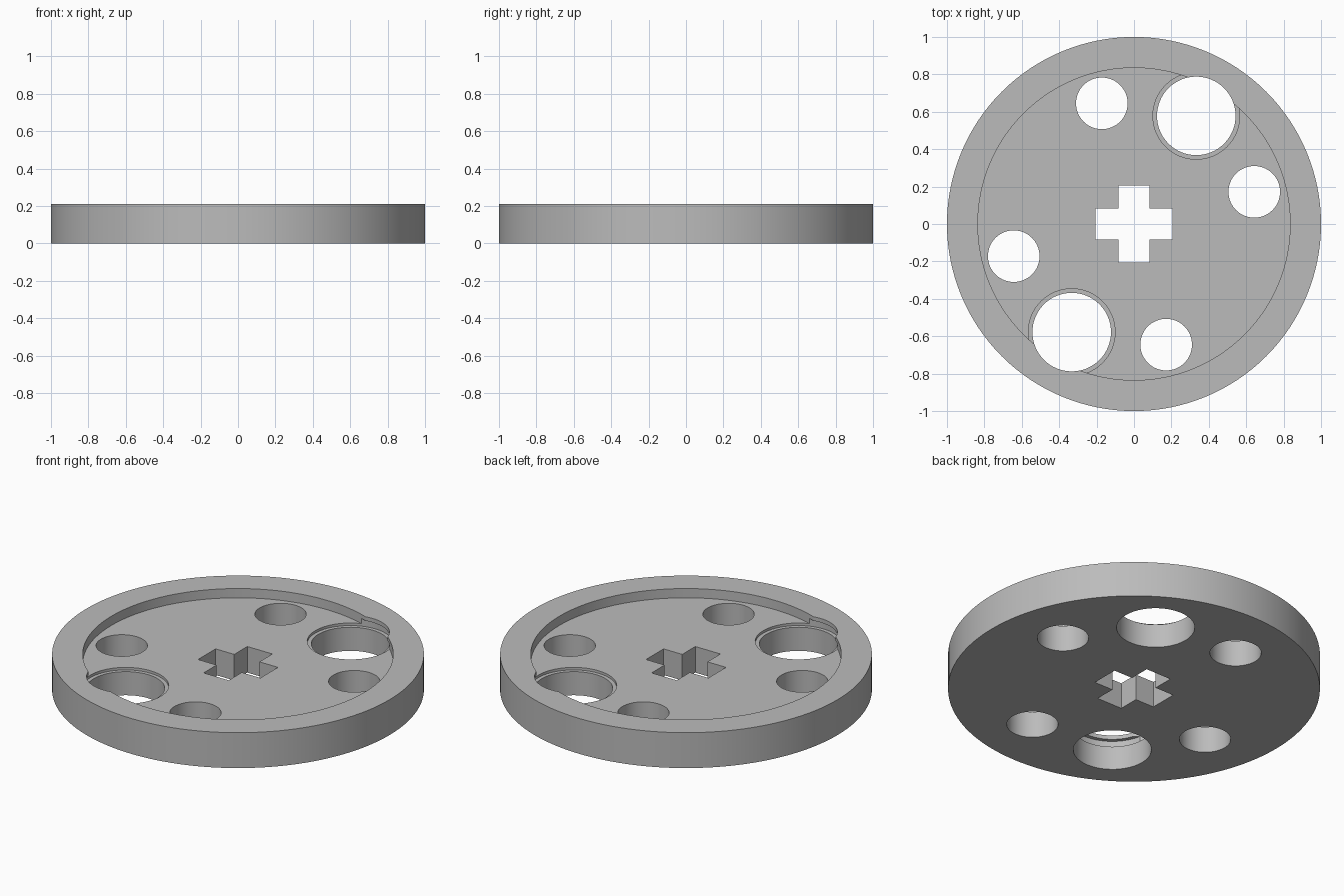
import bpy

default = bpy.data.objects.get("Cube")
if default:
    bpy.data.objects.remove(default, do_unlink=True)

HEIGHT = 0.21
FLOOR = 0.155

grey = bpy.data.materials.new("light_grey")
grey.use_nodes = True
colour = (0.5, 0.5, 0.5, 1)
grey.diffuse_color = colour
grey.node_tree.nodes["Principled BSDF"].inputs["Base Color"].default_value = colour


def cylinder(name, x, y, radius, low, high, sides=64):
    bpy.ops.mesh.primitive_cylinder_add(
        vertices=sides, radius=radius, depth=high - low,
        location=(x, y, (low + high) / 2))
    obj = bpy.context.object
    obj.name = name
    obj.data.materials.append(grey)
    return obj


def box(name, width, depth):
    bpy.ops.mesh.primitive_cube_add(size=1, location=(0, 0, HEIGHT / 2))
    obj = bpy.context.object
    obj.name = name
    obj.scale = (width, depth, 1)
    obj.data.materials.append(grey)
    return obj


def cut(target, cutter):
    cutter.hide_render = True
    bpy.context.view_layer.update()
    mod = target.modifiers.new("cut", 'BOOLEAN')
    mod.operation = 'DIFFERENCE'
    mod.solver = 'EXACT'
    mod.object = cutter
    bpy.context.view_layer.objects.active = target
    bpy.ops.object.modifier_apply(modifier=mod.name)
    bpy.data.objects.remove(cutter, do_unlink=True)


# Disc with a shallow dished top
wheel = cylinder("wheel_disc", 0, 0, 1, 0, HEIGHT, 128)
cut(wheel, cylinder("dish_cutter", 0, 0, 0.835, FLOOR, 0.5, 128))

# Cross-shaped axle hole
cut(wheel, box("axle_cutter_wide", 0.41, 0.165))
cut(wheel, box("axle_cutter_deep", 0.165, 0.41))

# Paired holes on opposite sides; the large ones have a snap groove under the rim
for side in (1, -1):
    x, y = 0.333 * side, 0.578 * side
    cut(wheel, cylinder("pin_cutter", x, y, 0.21, -0.1, 0.5))
    cut(wheel, cylinder("groove_cutter", x, y, 0.232, 0.14, 0.186))
    for hx, hy in ((-0.172, 0.645), (0.643, 0.172)):
        cut(wheel, cylinder("round_cutter", hx * side, hy * side, 0.138, -0.1, 0.5))

# Smooth round walls, crisp edges
bpy.ops.object.select_all(action='DESELECT')
wheel.select_set(True)
bpy.context.view_layer.objects.active = wheel
bpy.ops.object.shade_smooth_by_angle(angle=0.5)
